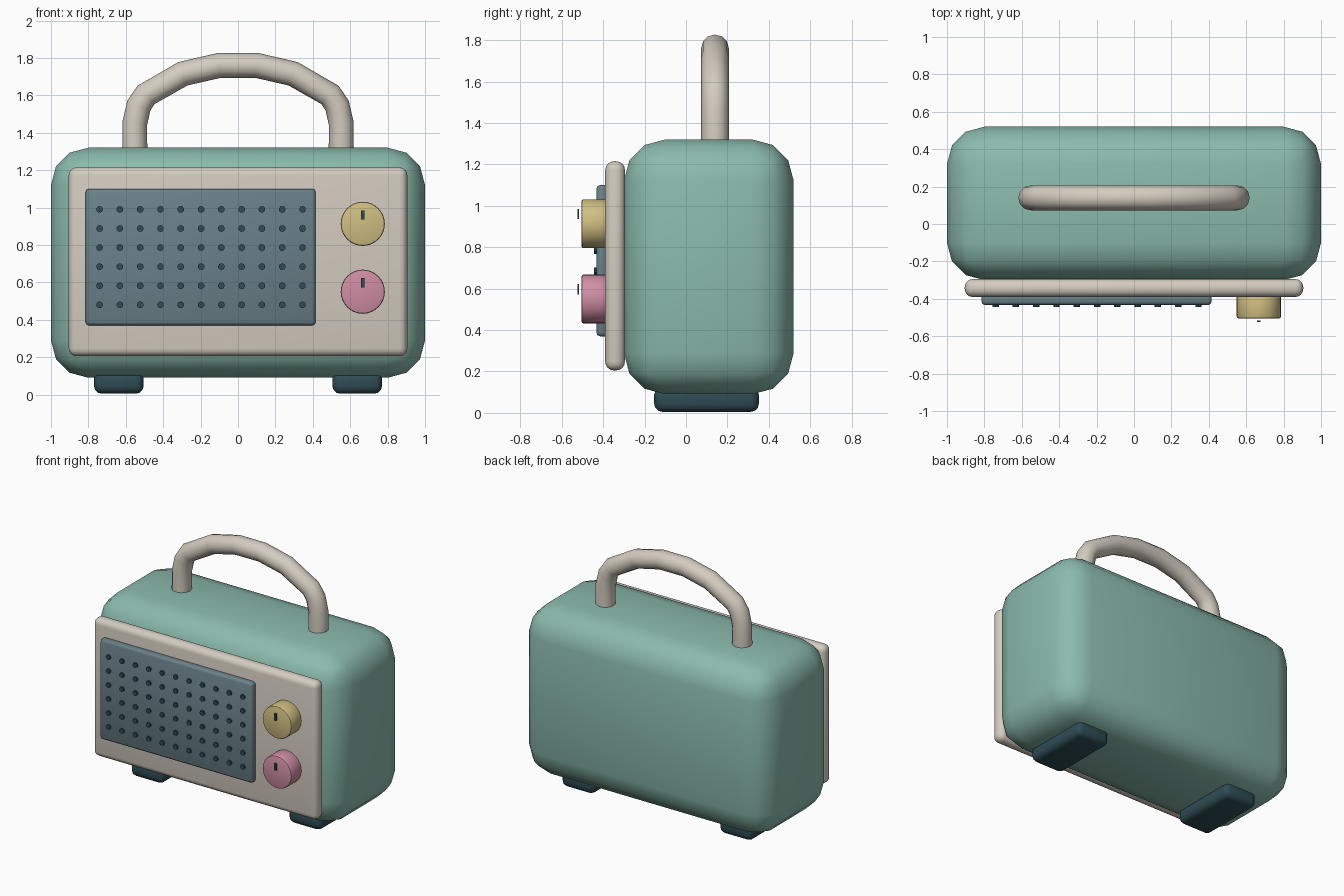
import bpy, math

if "Cube" in bpy.data.objects:
    bpy.data.objects.remove(bpy.data.objects["Cube"])


def material(name, rgb):
    # sRGB 0-255 to linear
    m = bpy.data.materials.new(name)
    lin = [((c / 255 + 0.055) / 1.055) ** 2.4 for c in rgb]
    m.diffuse_color = (*lin, 1)
    m.use_nodes = True
    m.node_tree.nodes["Principled BSDF"].inputs["Base Color"].default_value = m.diffuse_color
    return m


TEAL = material("teal", (139, 187, 173))
CREAM = material("cream", (212, 204, 192))
SLATE = material("slate", (106, 129, 137))
DARK = material("dark_blue", (46, 76, 84))
YELLOW = material("mustard", (208, 190, 130))
PINK = material("pink", (208, 142, 164))


def finish(ob, name, mat, bevel, segments, angle):
    ob.name = name
    ob.data.materials.append(mat)
    if bevel:
        mod = ob.modifiers.new("rounding", 'BEVEL')
        mod.width, mod.segments = bevel, segments
        mod.limit_method = 'ANGLE'
        mod.angle_limit = math.radians(40)
        bpy.ops.object.modifier_apply(modifier=mod.name)
    bpy.ops.object.shade_smooth_by_angle(angle=math.radians(angle))
    return ob


def box(name, x, y, z, mat, bevel=0, segments=3, angle=50):
    # x, y, z are (low, high) pairs
    bpy.ops.mesh.primitive_cube_add(size=1, location=[(a + b) / 2 for a, b in (x, y, z)])
    ob = bpy.context.object
    ob.scale = [b - a for a, b in (x, y, z)]
    bpy.ops.object.transform_apply(location=False, rotation=False, scale=True)
    return finish(ob, name, mat, bevel, segments, angle)


def disc(name, x, z, y0, y1, r, sides, mat, bevel=0):
    # cylinder lying along y
    bpy.ops.mesh.primitive_cylinder_add(vertices=sides, radius=r, depth=y1 - y0,
                                        location=(x, (y0 + y1) / 2, z),
                                        rotation=(math.pi / 2, 0, 0))
    return finish(bpy.context.object, name, mat, bevel, 2, 30)


# Case, front panel and speaker grille
box("case", (-1, 1), (-0.30, 0.52), (0.09, 1.32), TEAL, 0.2, 3)
box("front_panel", (-0.905, 0.905), (-0.39, -0.295), (0.205, 1.215), CREAM, 0.042, 4)
box("speaker_grille", (-0.815, 0.415), (-0.433, -0.37), (0.37, 1.10), SLATE, 0.018, 2)

# Grille dots
for row in range(6):
    for col in range(11):
        disc(f"grille_dot_{row}_{col}", -0.74 + 0.1085 * col, 0.48 + 0.102 * row,
             -0.445, -0.42, 0.018, 10, DARK)

# Knobs with floating pointer marks
for name, z, mat in (("upper_knob", 0.913, YELLOW), ("lower_knob", 0.55, PINK)):
    disc(name, 0.667, z, -0.505, -0.38, 0.118, 32, mat, 0.01)
    box(name + "_pointer", (0.658, 0.676), (-0.525, -0.516), (z + 0.022, z + 0.072), DARK)

# Feet
for name, s in (("left_foot", -1), ("right_foot", 1)):
    box(name, sorted((s * 0.505, s * 0.77)), (-0.154, 0.352), (0.005, 0.125), DARK, 0.04, 3)

# Carrying handle: mirrored path swept with a round section
half = [(0.552, 1.26), (0.552, 1.45), (0.53, 1.545), (0.492, 1.602), (0.295, 1.715), (0.10, 1.76)]
path = [(-x, z) for x, z in half] + half[::-1]
curve = bpy.data.curves.new("handle", 'CURVE')
curve.dimensions = '3D'
curve.bevel_depth = 0.067
curve.bevel_resolution = 4
curve.use_fill_caps = True
spline = curve.splines.new('POLY')
spline.points.add(len(path) - 1)
for p, (x, z) in zip(spline.points, path):
    p.co = (x, 0.14, z, 1)
handle = bpy.data.objects.new("handle", curve)
bpy.context.collection.objects.link(handle)
bpy.ops.object.select_all(action='DESELECT')
handle.select_set(True)
bpy.context.view_layer.objects.active = handle
bpy.ops.object.convert(target='MESH')
finish(bpy.context.object, "handle", CREAM, 0, 0, 50)
